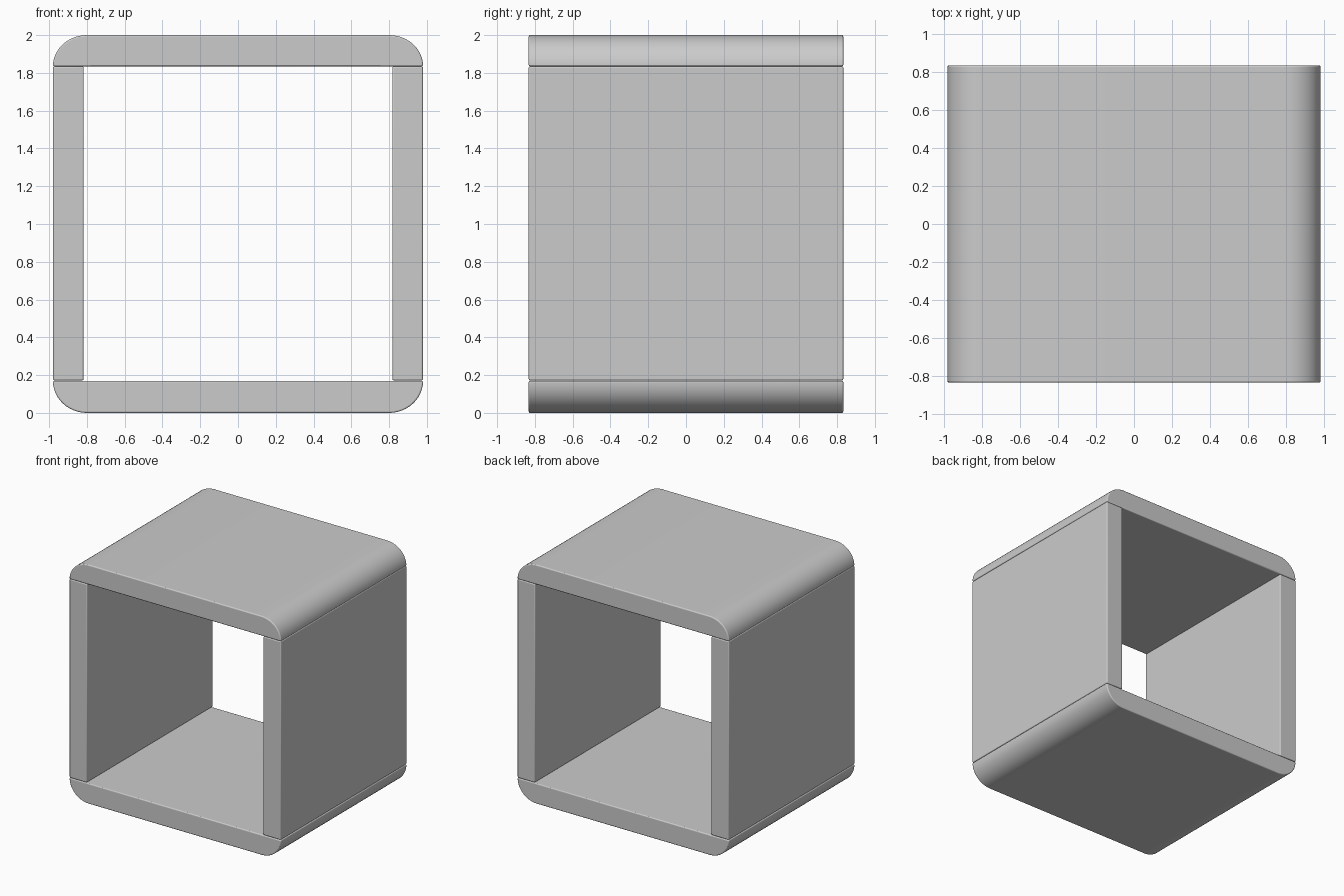
import bpy, bmesh
from math import sin, cos, pi

if "Cube" in bpy.data.objects:
    bpy.data.objects.remove(bpy.data.objects["Cube"])

W, D = 0.98, 0.833       # half width, half depth
T = 0.165                # panel thickness
RX = 0.18                # horizontal reach of the rounded corners


def panel(name, profile):
    """Extrude an x-z profile along y and soften its edges."""
    bm = bmesh.new()
    face = bm.faces.new([bm.verts.new((x, -D, z)) for x, z in profile])
    ext = bmesh.ops.extrude_face_region(bm, geom=[face])
    bmesh.ops.translate(bm, vec=(0, 2 * D, 0),
                        verts=[v for v in ext["geom"] if isinstance(v, bmesh.types.BMVert)])
    bmesh.ops.recalc_face_normals(bm, faces=bm.faces)
    me = bpy.data.meshes.new(name)
    bm.to_mesh(me)
    bm.free()
    ob = bpy.data.objects.new(name, me)
    bpy.context.collection.objects.link(ob)
    bev = ob.modifiers.new("soft_edges", 'BEVEL')
    bev.width, bev.segments = 0.008, 3
    bev.limit_method, bev.angle_limit = 'ANGLE', pi / 6
    bpy.ops.object.select_all(action='DESELECT')
    ob.select_set(True)
    bpy.context.view_layer.objects.active = ob
    bpy.ops.object.shade_smooth_by_angle(angle=pi / 6)
    return ob


# Rounded slab profile: flat inner face, two quarter-round outer corners
N = 12
right = [(W - RX + RX * cos(pi / 2 * i / N), T * sin(pi / 2 * i / N)) for i in range(N + 1)]
slab = right + [(-x, z) for x, z in reversed(right)]

# Top and bottom panels
panel("top_panel", [(x, 2 - T + z) for x, z in slab])
panel("bottom_panel", [(x, 0.17 - z * 0.17 / T) for x, z in slab])

# Side panels between them
for name, s in (("left_panel", -1), ("right_panel", 1)):
    a, b = s * (W - T + 0.002), s * (W - 0.001)
    panel(name, [(a, 0.172), (b, 0.172), (b, 1.835), (a, 1.835)])
